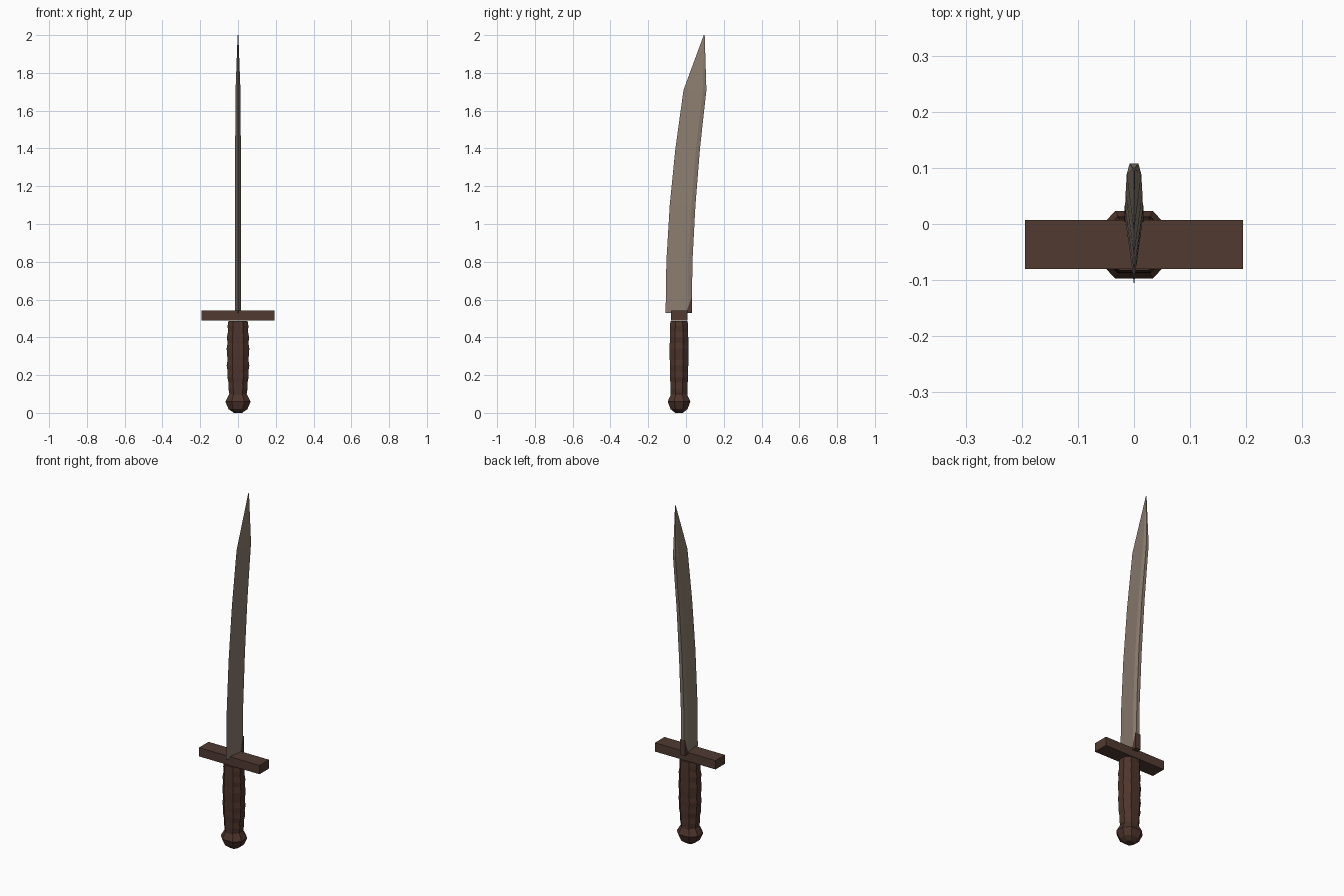
import bpy, bmesh

if "Cube" in bpy.data.objects:
    bpy.data.objects.remove(bpy.data.objects["Cube"])


def material(name, rgb):
    m = bpy.data.materials.new(name)
    m.diffuse_color = (*rgb, 1)
    m.use_nodes = True
    m.node_tree.nodes["Principled BSDF"].inputs["Base Color"].default_value = m.diffuse_color
    return m


steel = material("worn_steel", (0.26, 0.205, 0.16))
guard_brown = material("guard_brown", (0.082, 0.043, 0.031))
grip_brown = material("grip_brown", (0.075, 0.035, 0.025))


def loft(name, rings, mat):
    """Skin a stack of equal-length point rings and cap both ends."""
    bm = bmesh.new()
    loops = [[bm.verts.new(p) for p in ring] for ring in rings]
    n = len(loops[0])
    for a, b in zip(loops, loops[1:]):
        for i in range(n):
            j = (i + 1) % n
            bm.faces.new((a[i], a[j], b[j], b[i]))
    bm.faces.new(loops[0][::-1])
    bm.faces.new(loops[-1])
    bmesh.ops.recalc_face_normals(bm, faces=bm.faces)
    mesh = bpy.data.meshes.new(name)
    bm.to_mesh(mesh)
    bm.free()
    mesh.materials.append(mat)
    ob = bpy.data.objects.new(name, mesh)
    bpy.context.collection.objects.link(ob)
    return ob


HILT_Y = -0.037  # centre line of the hilt


def octagon(z, hx, hy):
    """Eight-sided ring with half extents hx, hy."""
    fx, fy = hx * 0.5, hy * 0.42
    pts = [(hx, -fy), (hx, fy), (fx, hy), (-fx, hy),
           (-hx, fy), (-hx, -fy), (-fx, -hy), (fx, -hy)]
    return [(x, y + HILT_Y, z) for x, y in pts]


# Curved blade: z, cutting edge y, spine y, half thickness
stations = [(0.53, -0.108, 0.031, 0.016), (0.80, -0.104, 0.034, 0.016),
            (1.10, -0.086, 0.050, 0.016), (1.40, -0.056, 0.074, 0.015),
            (1.71, -0.013, 0.108, 0.013), (2.00, 0.094, 0.099, 0.002)]
blade = []
for z, edge, spine, t in stations:
    shoulder = spine - 0.16 * (spine - edge)
    blade.append([(0, edge, z), (t, shoulder, z), (t * 0.6, spine, z),
                  (-t * 0.6, spine, z), (-t, shoulder, z)])
loft("blade", blade, steel)

# Brown wedge at the foot of the spine
loft("blade_collar", [[(x, 0.0, 0.53), (x, 0.033, 0.53), (x, 0.033, 0.62)]
                      for x in (-0.0168, 0.0168)], guard_brown)

# Crossguard bar
loft("crossguard", [[(-0.194, -0.08, z), (0.194, -0.08, z),
                     (0.194, 0.007, z), (-0.194, 0.007, z)]
                    for z in (0.49, 0.541)], guard_brown)

# Grip with shallow finger ridges on the two broad sides
profile = [(0.09, 0.044, 0.044), (0.13, 0.051, 0.046), (0.16, 0.050, 0.046),
           (0.19, 0.057, 0.048), (0.22, 0.055, 0.048), (0.25, 0.060, 0.049),
           (0.28, 0.055, 0.049), (0.31, 0.058, 0.050), (0.34, 0.060, 0.050),
           (0.37, 0.055, 0.049), (0.40, 0.059, 0.049), (0.43, 0.053, 0.048),
           (0.46, 0.055, 0.047), (0.486, 0.051, 0.046)]
loft("grip", [octagon(*p) for p in profile], grip_brown)

# Faceted pommel
knob = [(0.0, 0.022, 0.020), (0.02, 0.050, 0.045),
        (0.06, 0.067, 0.060), (0.10, 0.046, 0.042)]
loft("pommel", [octagon(*p) for p in knob], grip_brown)
